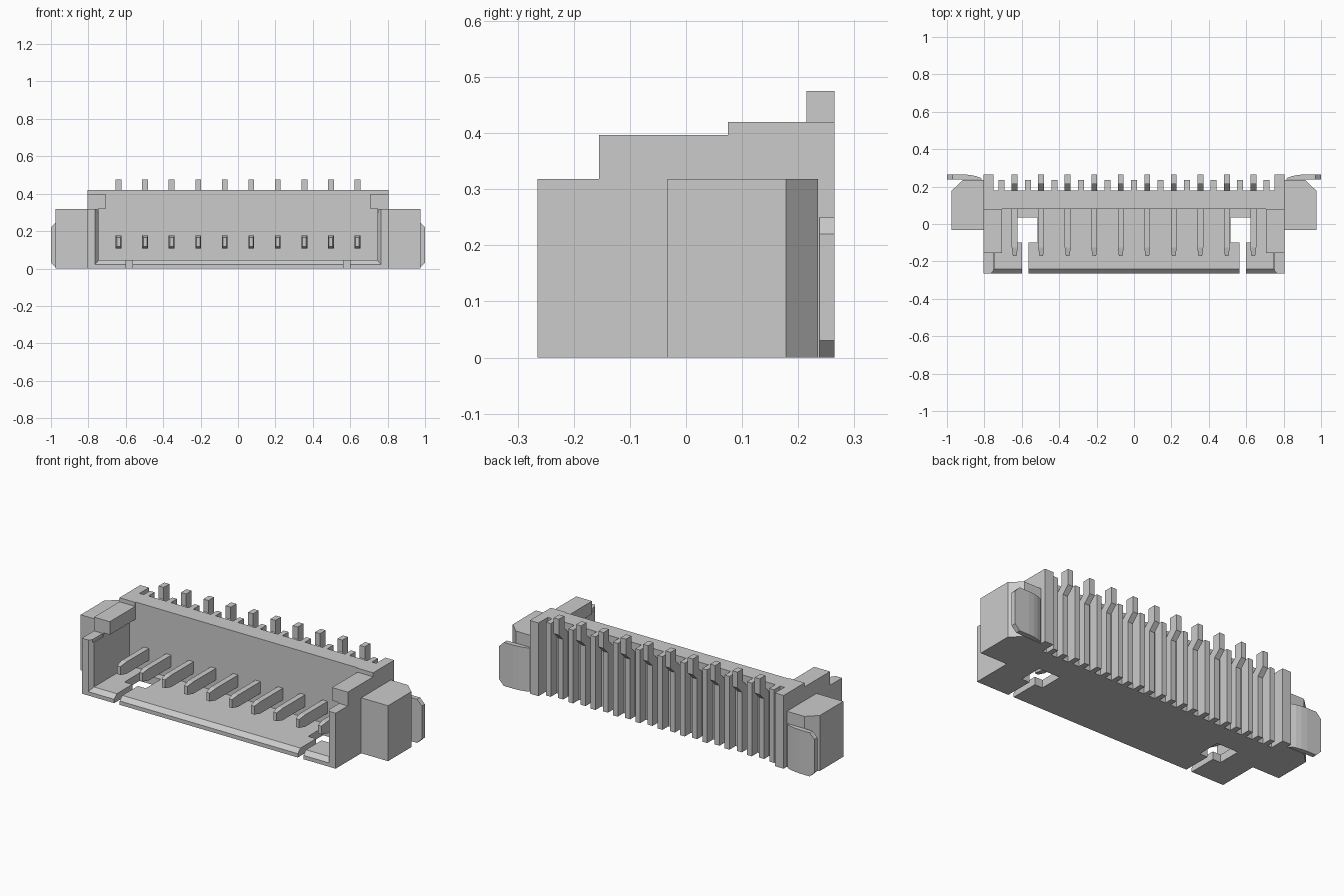
import bpy, bmesh

if "Cube" in bpy.data.objects:
    bpy.data.objects.remove(bpy.data.objects["Cube"])

PITCH = 0.1417


def make(name, bm):
    bmesh.ops.recalc_face_normals(bm, faces=bm.faces)
    me = bpy.data.meshes.new(name)
    bm.to_mesh(me)
    bm.free()
    ob = bpy.data.objects.new(name, me)
    bpy.context.collection.objects.link(ob)
    return ob


def loft(bm, a, b):
    """Closed solid between two matching rings of 3D points."""
    va, vb = [bm.verts.new(p) for p in a], [bm.verts.new(p) for p in b]
    n = len(a)
    bm.faces.new(va)
    bm.faces.new(vb)
    for i in range(n):
        j = (i + 1) % n
        bm.faces.new((va[i], va[j], vb[j], vb[i]))


def box(bm, x0, x1, y0, y1, z0, z1):
    ring = [(x0, y0), (x1, y0), (x1, y1), (x0, y1)]
    plan(bm, ring, z0, z1)


def plan(bm, pts, z0, z1):
    loft(bm, [(x, y, z0) for x, y in pts], [(x, y, z1) for x, y in pts])


def side(bm, pts, x0, x1):
    loft(bm, [(x0, y, z) for y, z in pts], [(x1, y, z) for y, z in pts])


def boolean(target, other, op):
    other.hide_render = True
    m = target.modifiers.new(op, 'BOOLEAN')
    m.operation, m.solver, m.object = op, 'EXACT', other
    bpy.context.view_layer.objects.active = target
    bpy.ops.object.modifier_apply(modifier=m.name)
    bpy.data.objects.remove(other)


# Housing: stepped side profile across the full width
bm = bmesh.new()
side(bm, [(-.265, 0), (.18, 0), (.18, .42), (.075, .42), (.075, .397),
          (-.155, .397), (-.155, .318), (-.265, .318)], -.805, .805)
housing = make("housing", bm)

# Cavity, narrower at the top to leave the overhanging hooks
bm = bmesh.new()
section = [(-.745, .045), (.745, .045), (.745, .322), (.705, .322),
           (.705, .6), (-.705, .6), (-.705, .322), (-.745, .322)]
loft(bm, [(x, -.3, z) for x, z in section], [(x, .08, z) for x, z in section])
boolean(housing, make("cavity_cutter", bm), 'DIFFERENCE')

# Wall tops in front of the hooks
bm = bmesh.new()
box(bm, -.75, .75, -.3, -.155, .3, .6)
boolean(housing, make("mouth_cutter", bm), 'DIFFERENCE')

# Sloped lead-in around the mouth
bm = bmesh.new()
loft(bm, [(x, -.267, z) for x, z in [(-.766, .02), (.766, .02), (.766, .6), (-.766, .6)]],
     [(x, -.24, z) for x, z in [(-.744, .046), (.744, .046), (.744, .6), (-.744, .6)]])
boolean(housing, make("lead_in_cutter", bm), 'DIFFERENCE')

# T-shaped floor slots
for s in (-1, 1):
    bm = bmesh.new()
    plan(bm, [(s * x, y) for x, y in [(.565, -.3), (.6, -.3), (.6, -.1), (.65, -.1),
                                      (.65, .035), (.515, .035), (.515, -.1), (.565, -.1)]],
         -.1, .1)
    boolean(housing, make("slot_cutter", bm), 'DIFFERENCE')

# Back ribs between the leads, end ribs and side blocks
bm = bmesh.new()
for k in range(-5, 6):
    box(bm, k * PITCH - .015, k * PITCH + .015, .16, .235, 0, .42)
boolean(housing, make("back_ribs", bm), 'UNION')
for s in (-1, 1):
    bm = bmesh.new()
    box(bm, s * .75, s * .805, .16, .265, 0, .42)
    boolean(housing, make("end_rib", bm), 'UNION')
    bm = bmesh.new()
    plan(bm, [(s * x, y) for x, y in [(.79, -.033), (.975, -.033), (.975, .178),
                                      (.915, .235), (.79, .235)]], 0, .318)
    boolean(housing, make("side_block", bm), 'UNION')

# Solder tabs with curved inner end and clipped outer corners
for s, name in ((-1, "left_solder_tab"), (1, "right_solder_tab")):
    bm = bmesh.new()
    plan(bm, [(s * x, y) for x, y in [(.81, .237), (1, .238), (1, .265), (.91, .265),
                                      (.875, .262), (.845, .256), (.82, .247)]], 0, .25)
    bmesh.ops.recalc_face_normals(bm, faces=bm.faces)
    edges = [e for e in bm.edges if all(abs(v.co.x) > .99 for v in e.verts)
             and abs(e.verts[0].co.z - e.verts[1].co.z) < .001]
    bmesh.ops.bevel(bm, geom=edges, offset=.03, segments=1, affect='EDGES')
    make(name, bm)

# Contacts: tapered pin inside, cranked lead up the back
bm = bmesh.new()


def rect(cx, y, w, h):
    return [(cx + a * w, y, .142 + b * h) for a, b in [(-1, -1), (1, -1), (1, 1), (-1, 1)]]


for k in range(10):
    cx = (k - 4.5) * PITCH
    loft(bm, rect(cx, .09, .016, .034), rect(cx, -.125, .016, .034))
    loft(bm, rect(cx, -.125, .016, .034), rect(cx, -.17, .010, .024))
    side(bm, [(.175, 0), (.225, 0), (.225, .345), (.265, .385), (.265, .475),
              (.215, .475), (.215, .405), (.175, .365)], cx - .016, cx + .016)
make("contacts", bm)
